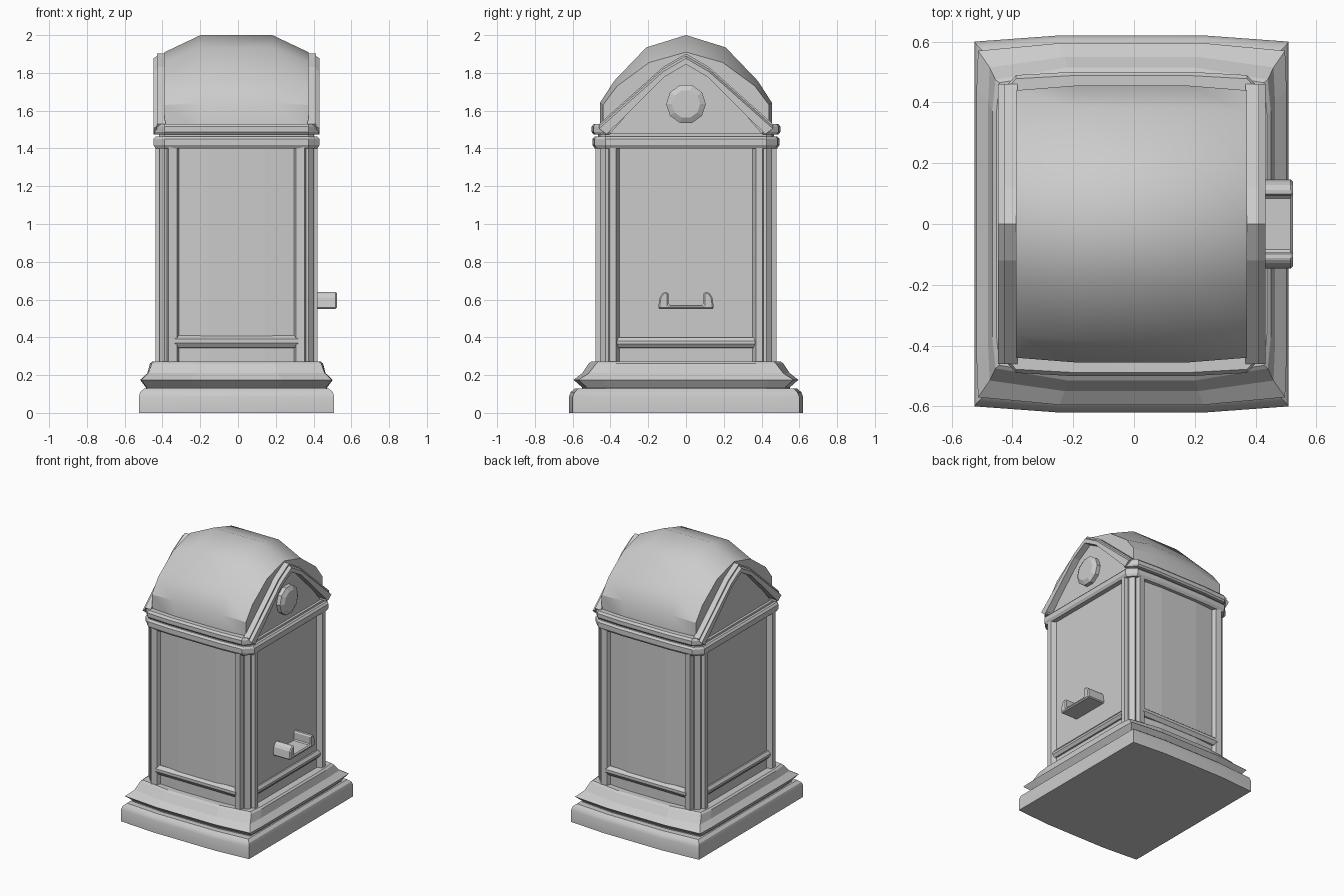
import bpy, bmesh
from math import cos, sin, pi

if "Cube" in bpy.data.objects:
    bpy.data.objects.remove(bpy.data.objects["Cube"])

CX = -0.008  # cabinet centre; the handle shifts the overall bounding box


def loft(name, rings, smooth=0, dx=CX):
    """Skin a list of equal-length closed rings and cap both ends."""
    bm = bmesh.new()
    rows = [[bm.verts.new((x + dx, y, z)) for x, y, z in r] for r in rings]
    n = len(rows[0])
    for a, b in zip(rows, rows[1:]):
        for i in range(n):
            j = (i + 1) % n
            bm.faces.new((a[i], a[j], b[j], b[i]))
    bm.faces.new(rows[0])
    bm.faces.new(rows[-1])
    bmesh.ops.recalc_face_normals(bm, faces=bm.faces)
    me = bpy.data.meshes.new(name)
    bm.to_mesh(me)
    bm.free()
    ob = bpy.data.objects.new(name, me)
    bpy.context.collection.objects.link(ob)
    if smooth:
        bpy.ops.object.select_all(action='DESELECT')
        ob.select_set(True)
        bpy.context.view_layer.objects.active = ob
        bpy.ops.object.shade_smooth_by_angle(angle=smooth)
    return ob


def up(name, pts, zs):
    return loft(name, [[(x, y, z) for x, y in pts] for z in zs])


def along_x(name, pts, xs, dx=CX):
    return loft(name, [[(x, y, z) for y, z in pts] for x in xs], dx=dx)


def bevel(ob, w):
    m = ob.modifiers.new("bevel", 'BEVEL')
    m.width = w
    m.segments = 1
    m.limit_method = 'ANGLE'
    return ob


def mirror4(quarter):
    """Close a footprint from its +x +y quarter (side to front order)."""
    h = quarter + [(-x, y) for x, y in reversed(quarter)]
    return h + [(-x, -y) for x, y in h]


# Plinth and moulded base, bowed front and back
def base_ring(z, hx, hy, b, c):
    q = [(hx + c, hy * 0.78), (hx, hy), (hx * 0.47, hy + b)]
    return [(x, y, z) for x, y in mirror4(q)]


loft("plinth", [base_ring(*v) for v in [
    (0, .517, .60, .02, 0), (.085, .517, .60, .02, 0),
    (.11, .51, .59, .02, 0), (.128, .49, .57, .02, 0)]], 0.5)
loft("base_moulding", [base_ring(*v) for v in [
    (.12, .475, .525, .025, .005), (.135, .475, .525, .025, .005),
    (.175, .505, .57, .025, .005), (.21, .467, .515, .035, .005),
    (.262, .448, .475, .04, .01), (.272, .435, .465, .035, .01)]])

# Body core with gently bowed front and back panels
up("body_panels", mirror4([(.395, .36), (.31, .36), (.31, .448), (.15, .46)]), (.26, 1.41))

# Grooved corner posts
post = [(.30, .44), (.315, .475), (.36, .48), (.368, .45), (.38, .455), (.408, .425),
        (.405, .41), (.43, .405), (.43, .37), (.39, .35), (.30, .35)]
for sx, sn in ((1, "right"), (-1, "left")):
    for sy, yn in ((-1, "front"), (1, "back")):
        up(f"corner_post_{yn}_{sn}", [(x * sx, y * sy) for x, y in post], (.26, 1.41))

# Rails at the foot of the panels
for s, n in ((-1, "front"), (1, "back")):
    prof = [(.43, .34), (.462, .345), (.48, .37), (.48, .39), (.455, .41), (.43, .41)]
    along_x(f"rail_{n}", [(y * s, z) for y, z in prof], (-.325, .325))
for s, n in ((-1, "left"), (1, "right")):
    prof = [(.38, .34), (.405, .345), (.42, .365), (.42, .38), (.405, .40), (.38, .40)]
    loft(f"rail_{n}", [[(x * s, y, z) for x, z in prof] for y in (-.365, .365)])


# Lower cornice all the way round
def cornice_ring(z, d):
    return [(x, y, z) for x, y in
            mirror4([(.44 - d, .425), (.38, .485 - d), (.2, .495 - d)])]


loft("lower_cornice", [cornice_ring(*v) for v in [
    (1.40, .012), (1.418, 0), (1.45, 0), (1.464, .012), (1.464, .03), (1.478, .03)]])

# Upper cornice strips front and back, turning the corners into the gables
for s, n in ((-1, "front"), (1, "back")):
    rings = []
    for z, d in ((1.475, .01), (1.487, 0), (1.515, 0), (1.53, .012)):
        q = [(.44 - d, .405), (.44 - d, .425), (.38, .49 - d), (.2, .50 - d)]
        pts = q + [(-x, y) for x, y in reversed(q)]
        rings.append([(x, y * s, z) for x, y in pts])
    loft(f"upper_cornice_{n}", rings)

# Barrel roof, bowed lengthwise
def roof_ring(x, half):
    pts = half + [(0, half[-1][1] + .0)] if half[-1][0] else half
    pts = pts + [(-y, z) for y, z in reversed(pts) if y]
    return [(x, y, z) for y, z in pts]


mid = [(.455, 1.48), (.455, 1.642), (.38, 1.758), (.21, 1.935), (0, 2.0)]
end = [(.44, 1.48), (.44, 1.63), (.365, 1.73), (.195, 1.855), (0, 1.91)]
loft("roof", [roof_ring(-.38, end), roof_ring(-.19, mid),
              roof_ring(.19, mid), roof_ring(.38, end)], 0.6)

# Gable walls and their raised borders
along_x("gable_wall", [(.42, 1.46), (.12, 1.80), (0, 1.865), (-.12, 1.80), (-.42, 1.46)],
        (-.392, .392))


def gable_border(name, s):
    rings = []
    for x, o, i in ((.375, 0, 0), (.42, 0, 0), (.42, .012, 0), (.44, .025, .0)):
        out = [(.46, 1.53 - o), (.12, 1.832 - o), (0, 1.902 - o)]
        inn = [(0, 1.845), (.115, 1.778), (.42, 1.475)]
        pts = (out + [(-.12, out[1][1]), (-.46, out[0][1])]
               + [(-y, z) for y, z in reversed(inn)] + inn[1:])
        rings.append([(x * s, y, z) for y, z in pts])
    loft(name, rings)


gable_border("gable_border_right", 1)
gable_border("gable_border_left", -1)

# Round boss on the right gable
loft("gable_boss", [[(x, r * cos(2 * pi * k / 10), 1.635 + r * sin(2 * pi * k / 10))
                     for k in range(10)]
                    for x, r in ((.38, .105), (.42, .105), (.437, .075))])

# Tray-like handle low on the right side
half = [(.092, .572), (.092, .635), (.105, .642), (.125, .635), (.14, .61), (.148, .55)]
handle = along_x("side_handle", half + [(-y, z) for y, z in reversed(half)],
                 (.38, .523), 0)
bevel(handle, .01)
